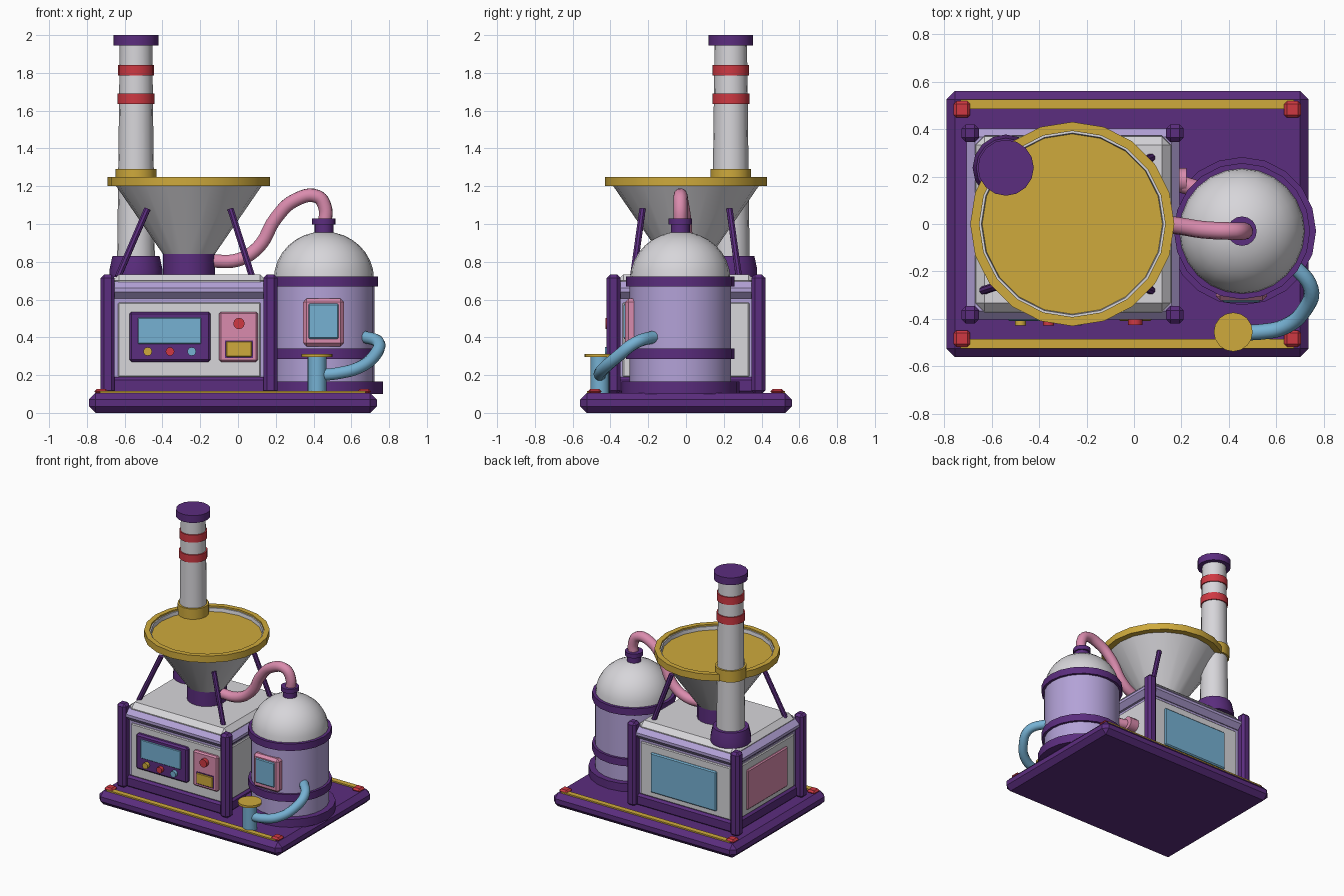
import bpy, bmesh, math
from mathutils import Vector

old = bpy.data.objects.get("Cube")
if old:
    bpy.data.objects.remove(old, do_unlink=True)


def material(name, rgb):
    m = bpy.data.materials.new(name)
    m.use_nodes = True
    m.diffuse_color = (*rgb, 1)
    m.node_tree.nodes["Principled BSDF"].inputs["Base Color"].default_value = (*rgb, 1)
    return m


purple = material("deep purple", (0.105, 0.026, 0.21))
lavender = material("lavender", (0.45, 0.36, 0.68))
grey = material("light grey", (0.68, 0.67, 0.70))
yellow = material("mustard yellow", (0.62, 0.40, 0.045))
red = material("signal red", (0.62, 0.04, 0.055))
pink = material("pink", (0.70, 0.26, 0.42))
blue = material("sky blue", (0.18, 0.44, 0.65))


def finish(bm, name, mat, smooth=None):
    bmesh.ops.recalc_face_normals(bm, faces=bm.faces)
    me = bpy.data.meshes.new(name)
    bm.to_mesh(me)
    bm.free()
    me.materials.append(mat)
    ob = bpy.data.objects.new(name, me)
    bpy.context.collection.objects.link(ob)
    if smooth:
        bpy.ops.object.select_all(action='DESELECT')
        ob.select_set(True)
        bpy.context.view_layer.objects.active = ob
        bpy.ops.object.shade_smooth_by_angle(angle=math.radians(smooth))
    return ob


def box(name, mat, x, y, z, bevel=0.0):
    """Box from (low, high) ranges, with optional chamfered edges."""
    bm = bmesh.new()
    bmesh.ops.create_cube(bm, size=1)
    for v in bm.verts:
        v.co = Vector([(r[0] + r[1]) / 2 + c * (r[1] - r[0]) for c, r in zip(v.co, (x, y, z))])
    if bevel:
        bmesh.ops.bevel(bm, geom=bm.edges[:], offset=bevel, segments=1, affect='EDGES')
    return finish(bm, name, mat)


def lathe(name, mat, centre, profile, sides=20, smooth=30):
    """Turn a (radius, height) profile about a vertical axis and cap the ends."""
    bm = bmesh.new()
    rings = []
    for r, z in profile:
        rings.append([bm.verts.new((centre[0] + r * math.cos(math.tau * i / sides),
                                    centre[1] + r * math.sin(math.tau * i / sides), z))
                      for i in range(sides)])
    for a, b in zip(rings, rings[1:]):
        for i in range(sides):
            j = (i + 1) % sides
            bm.faces.new((a[i], a[j], b[j], b[i]))
    bm.faces.new(rings[0])
    bm.faces.new(rings[-1])
    return finish(bm, name, mat, smooth)


def rod(name, mat, start, end, radius, sides=12):
    a, b = Vector(start), Vector(end)
    bm = bmesh.new()
    bmesh.ops.create_cone(bm, cap_ends=True, segments=sides, radius1=radius,
                          radius2=radius, depth=(b - a).length)
    turn = (b - a).to_track_quat('Z', 'Y')
    for v in bm.verts:
        v.co = turn @ v.co + (a + b) / 2
    return finish(bm, name, mat, 35)


def hose(name, mat, points, radius):
    cu = bpy.data.curves.new(name, 'CURVE')
    cu.dimensions = '3D'
    cu.bevel_depth = radius
    cu.bevel_resolution = 3
    cu.resolution_u = 6
    cu.use_fill_caps = True
    sp = cu.splines.new('BEZIER')
    sp.bezier_points.add(len(points) - 1)
    for p, co in zip(sp.bezier_points, points):
        p.co = co
        p.handle_left_type = p.handle_right_type = 'AUTO'
    cu.materials.append(mat)
    ob = bpy.data.objects.new(name, cu)
    bpy.context.collection.objects.link(ob)


# Base slab with trim strips and corner blocks
box("base_slab", purple, (-0.79, 0.735), (-0.56, 0.56), (0, 0.105), 0.035)
for side, s in (("front", -1), ("back", 1)):
    box(side + "_trim_strip", yellow, (-0.73, 0.675), sorted((s * 0.485, s * 0.525)), (0.1, 0.115))
    for end, x in (("right", -0.725), ("left", 0.668)):
        box(f"{side}_{end}_corner_block", red, (x - 0.035, x + 0.035),
            (s * 0.483 - 0.035, s * 0.483 + 0.035), (0.1, 0.127), 0.012)

# Machine housing
box("housing", lavender, (-0.66, 0.14), (-0.36, 0.36), (0.1, 0.62))
box("housing_skirt", purple, (-0.68, 0.16), (-0.385, 0.385), (0.1, 0.19), 0.015)
box("housing_cornice", lavender, (-0.705, 0.192), (-0.402, 0.402), (0.605, 0.695), 0.035)
box("housing_roof", grey, (-0.67, 0.157), (-0.372, 0.372), (0.66, 0.733), 0.04)
for end, x in (("right", -0.69), ("left", 0.172)):
    for side, y in (("front", -0.383), ("back", 0.383)):
        box(f"{side}_{end}_post", purple, (x - 0.037, x + 0.037), (y - 0.037, y + 0.037),
            (0.1, 0.733), 0.018)
for side, s in (("front", -1), ("back", 1)):
    box(side + "_wall_panel", grey, (-0.635, 0.12), sorted((s * 0.35, s * 0.372)), (0.19, 0.585), 0.006)
for side, x in (("right", (-0.672, -0.65)), ("left", (0.13, 0.152))):
    box(side + "_wall_panel", grey, x, (-0.335, 0.335), (0.19, 0.585), 0.006)
box("back_window", blue, (-0.52, 0.03), (0.36, 0.385), (0.23, 0.53), 0.008)
box("right_hatch", pink, (-0.685, -0.66), (-0.24, 0.24), (0.23, 0.53), 0.008)

# Control console and switch panel
box("console", purple, (-0.575, -0.145), (-0.402, -0.36), (0.27, 0.535), 0.012)
box("console_screen", blue, (-0.53, -0.195), (-0.409, -0.395), (0.365, 0.505), 0.004)
for name, mat, x in (("right", yellow, -0.478), ("middle", red, -0.36), ("left", blue, -0.245)):
    rod(name + "_console_button", mat, (x, -0.395, 0.325), (x, -0.428, 0.325), 0.023)
box("switch_panel", pink, (-0.1, 0.105), (-0.397, -0.36), (0.27, 0.535), 0.01)
rod("switch_button", red, (0.005, -0.39, 0.473), (0.005, -0.425, 0.473), 0.03)
box("switch_plate_surround", purple, (-0.069, 0.079), (-0.401, -0.39), (0.291, 0.384))
box("switch_plate", yellow, (-0.063, 0.073), (-0.408, -0.39), (0.297, 0.378), 0.004)

# Hopper with its collar, rim, filling and struts
hopper = (-0.26, 0)
lathe("hopper_collar", purple, hopper, [(0.137, 0.72), (0.137, 0.855)])
lathe("hopper_cone", grey, hopper, [(0.13, 0.83), (0.395, 1.215), (0.393, 1.238),
                                   (0.383, 1.238), (0.378, 1.2)])
bm_profile = [(0.395, 1.2), (0.43, 1.2), (0.43, 1.25), (0.392, 1.25), (0.392, 1.215)]
lathe("hopper_rim", yellow, hopper, bm_profile[:4] + [(0.392, 1.212), (0.36, 1.212)])
for end, top, foot in (("right", -0.48, -0.635), ("left", -0.04, 0.075)):
    for side, s in (("front", -1), ("back", 1)):
        rod(f"{side}_{end}_strut", purple, (top, s * 0.23, 1.08), (foot, s * 0.28, 0.72), 0.018, 8)

# Chimney
chimney = (-0.54, 0.237)
lathe("chimney_foot", purple, chimney, [(0.14, 0.72), (0.14, 0.76), (0.125, 0.83)], 16)
lathe("chimney_pipe", grey, chimney, [(0.1, 0.8), (0.086, 1.96)], 16)
for name, mat, r, low, high in (("collar", yellow, 0.108, 1.205, 1.29),
                                ("lower_band", red, 0.098, 1.635, 1.692),
                                ("upper_band", red, 0.096, 1.785, 1.842),
                                ("cap", purple, 0.118, 1.945, 2.0)):
    lathe("chimney_" + name, mat, chimney, [(r, low), (r, high)], 16)

# Tank with dome, bands and neck
tank = (0.455, -0.03)
lathe("tank_body", lavender, tank, [(0.268, 0.12), (0.268, 0.7)], 24)
dome = [(0.265 * math.cos(a), 0.71 + 0.25 * math.sin(a))
        for a in (math.pi / 2 * i / 8 for i in range(8))]
lathe("tank_dome", grey, tank, dome + [(0.02, 0.96)], 24, 40)
for name, r, low, high in (("foot", 0.312, 0.1, 0.165), ("lower_band", 0.287, 0.285, 0.34),
                           ("upper_band", 0.287, 0.67, 0.722)):
    lathe("tank_" + name, purple, tank, [(r, low), (r, high)], 20)
lathe("tank_neck", purple, tank, [(0.05, 0.93), (0.05, 0.998), (0.062, 0.998), (0.062, 1.03)], 16)
box("tank_window_frame", pink, (0.345, 0.56), (-0.322, -0.25), (0.352, 0.605), 0.018)
box("tank_window", blue, (0.373, 0.532), (-0.33, -0.3), (0.392, 0.578), 0.006)

# Pipes between hopper, housing and tank
hose("hopper_pipe", pink, [(-0.16, 0, 0.805), (0.0, 0, 0.81), (0.11, 0, 0.88), (0.2, -0.01, 1.03),
                           (0.3, -0.025, 1.125), (0.42, -0.03, 1.145), (0.46, -0.03, 1.09),
                           (0.46, -0.03, 1.0)], 0.037)
rod("side_pipe", pink, (0.14, 0.185, 0.42), (0.36, 0.12, 0.42), 0.036)
rod("side_pipe_flange", pink, (0.15, 0.185, 0.42), (0.222, 0.185, 0.42), 0.05)

# Standpipe and its hose
standpipe = (0.418, -0.455)
lathe("standpipe", blue, standpipe, [(0.05, 0.1), (0.05, 0.297)], 16)
lathe("standpipe_lid", yellow, standpipe, [(0.082, 0.295), (0.082, 0.312)], 16)
hose("drain_hose", blue, [(0.43, -0.455, 0.2), (0.53, -0.455, 0.21), (0.64, -0.43, 0.24),
                          (0.72, -0.36, 0.3), (0.745, -0.27, 0.37), (0.66, -0.16, 0.405)], 0.033)
